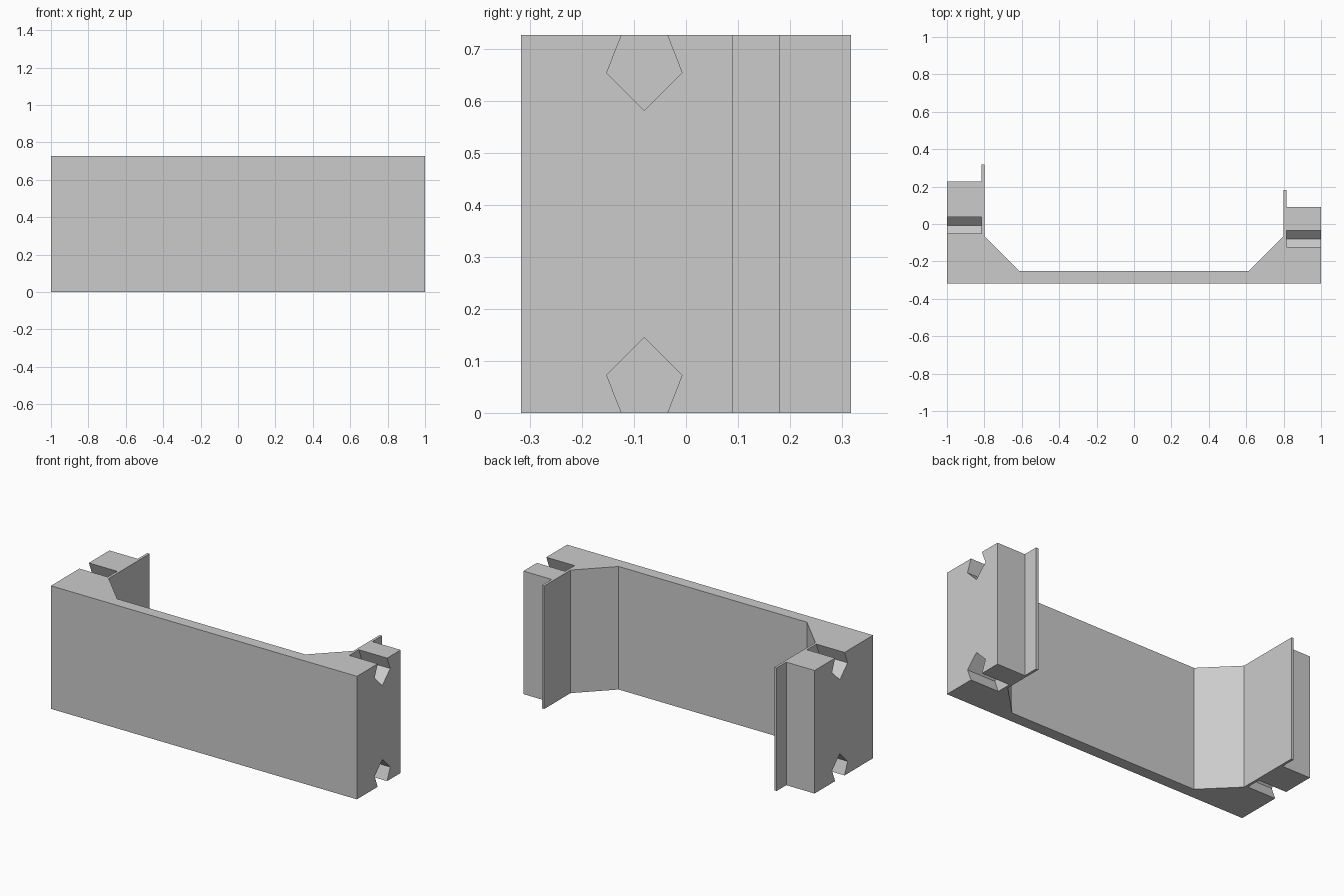
import bpy
import bmesh
from mathutils import Vector

HEIGHT = 0.727

cube = bpy.data.objects.get("Cube")
if cube:
    bpy.data.objects.remove(cube, do_unlink=True)

grey = bpy.data.materials.new("plain grey")
grey.use_nodes = True
grey.diffuse_color = (0.6, 0.6, 0.6, 1)
grey.node_tree.nodes["Principled BSDF"].inputs["Base Color"].default_value = grey.diffuse_color


def prism(name, points, direction):
    """Extrude a closed outline of 3D points along a direction."""
    bm = bmesh.new()
    face = bm.faces.new([bm.verts.new(p) for p in points])
    extruded = bmesh.ops.extrude_face_region(bm, geom=[face])["geom"]
    verts = [v for v in extruded if isinstance(v, bmesh.types.BMVert)]
    bmesh.ops.translate(bm, verts=verts, vec=Vector(direction))
    bmesh.ops.recalc_face_normals(bm, faces=bm.faces)
    mesh = bpy.data.meshes.new(name)
    bm.to_mesh(mesh)
    bm.free()
    mesh.materials.append(grey)
    obj = bpy.data.objects.new(name, mesh)
    bpy.context.collection.objects.link(obj)
    return obj


def arm(side, end, lip_end):
    """Half outline of one arm, from the front corner to the inner chamfer."""
    half = [(1, -0.318), (1, end), (0.815, end), (0.815, lip_end),
            (0.80, lip_end), (0.80, -0.065), (0.615, -0.25)]
    return [(side * x, y, 0) for x, y in half]


# Front panel with a short left arm and a long right arm, each with a thin lip
outline = arm(1, 0.09, 0.181) + arm(-1, 0.228, 0.318)[::-1]
bracket = prism("bracket_body", outline, (0, 0, HEIGHT))

# House-shaped notches across the top and bottom of each arm
notch = [(-0.03, -0.036), (-0.0725, 0.0725), (0, 0.145), (0.0725, 0.0725), (0.03, -0.036)]
for side, centre, arm_name in ((1, -0.08, "left"), (-1, -0.008, "right")):
    for top in (False, True):
        points = [(side * 0.815, centre + y, HEIGHT - z if top else z) for y, z in notch]
        level = "top" if top else "bottom"
        cutter = prism(f"{arm_name}_{level}_notch_cutter", points, (side * 0.25, 0, 0))
        cutter.hide_render = True
        cutter.hide_viewport = True
        cutter.display_type = "WIRE"
        cut = bracket.modifiers.new(f"{arm_name} {level} notch", "BOOLEAN")
        cut.operation = "DIFFERENCE"
        cut.solver = "EXACT"
        cut.object = cutter
